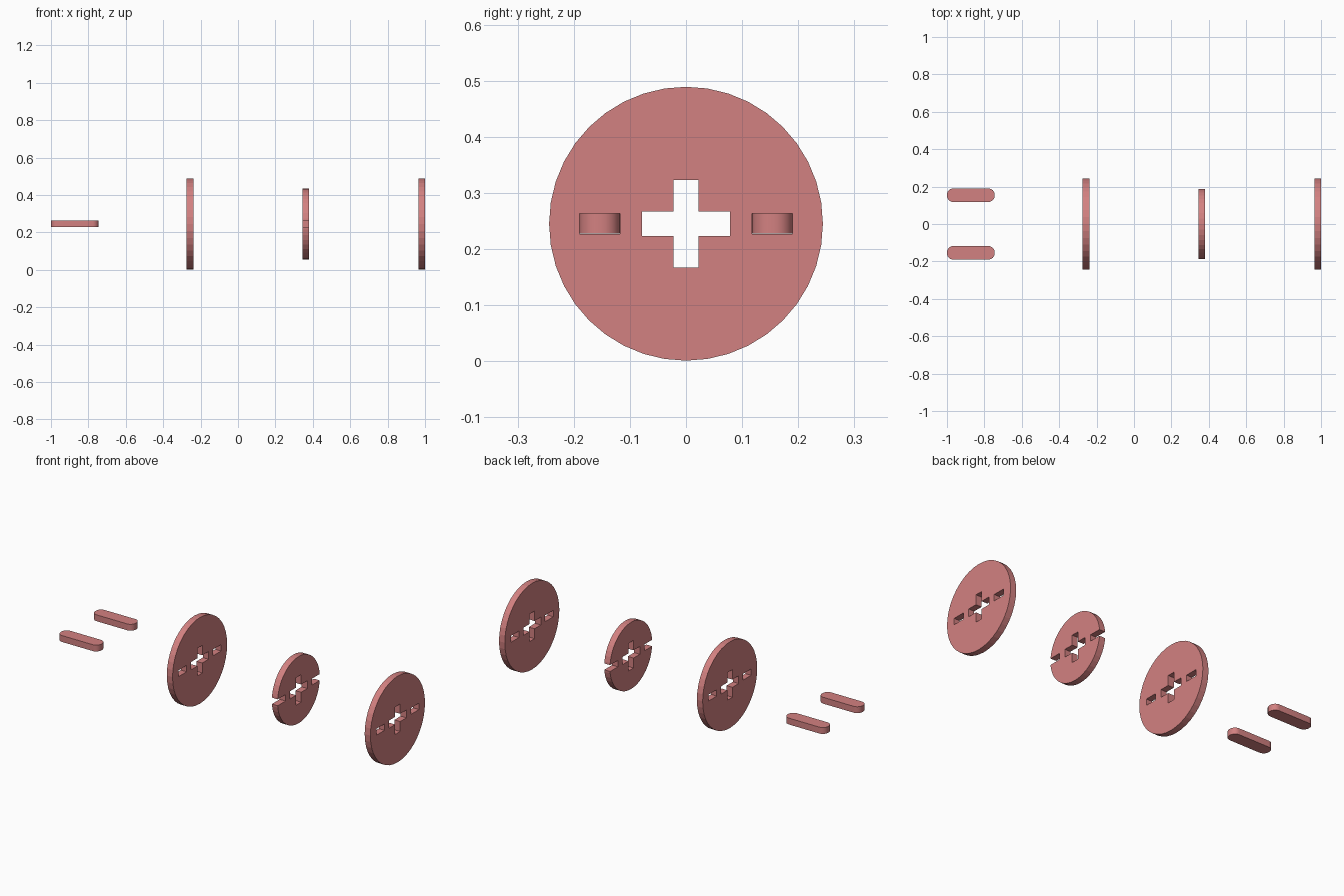
import bpy, bmesh, math
from mathutils import Vector

if "Cube" in bpy.data.objects:
    bpy.data.objects.remove(bpy.data.objects["Cube"])

CZ = 0.245            # height of the shared axis
T = 0.036             # thickness of every part
SLOT_Y, SLOT_W = 0.154, 0.072

pink = bpy.data.materials.new("dusty pink")
pink.diffuse_color = (0.65, 0.22, 0.22, 1)
pink.use_nodes = True
pink.node_tree.nodes["Principled BSDF"].inputs["Base Color"].default_value = pink.diffuse_color


def prism(name, outline, place, direction):
    """Extrude a 2D outline; place maps (a, b) to a 3D point."""
    bm = bmesh.new()
    face = bm.faces.new([bm.verts.new(place(a, b)) for a, b in outline])
    out = bmesh.ops.extrude_face_region(bm, geom=[face])["geom"]
    bmesh.ops.translate(bm, vec=Vector(direction),
                        verts=[v for v in out if isinstance(v, bmesh.types.BMVert)])
    bmesh.ops.recalc_face_normals(bm, faces=bm.faces)
    mesh = bpy.data.meshes.new(name)
    bm.to_mesh(mesh)
    bm.free()
    mesh.materials.append(pink)
    ob = bpy.data.objects.new(name, mesh)
    bpy.context.collection.objects.link(ob)
    return ob


def rect(cy, w, h):
    return [(cy - w / 2, -h / 2), (cy + w / 2, -h / 2), (cy + w / 2, h / 2), (cy - w / 2, h / 2)]


def disc(name, x, radius, sides=40):
    def at(offset):
        return lambda a, b: (x + offset, a, CZ + b)
    circle = [(radius * math.sin(2 * math.pi * i / sides),
               radius * math.cos(2 * math.pi * i / sides)) for i in range(sides)]
    ob = prism(name, circle, at(-T / 2), (T, 0, 0))
    # central cross and two side slots, which open into notches on the small disc
    s, l = 0.022, 0.078
    cross = [(-s, -l), (s, -l), (s, -s), (l, -s), (l, s), (s, s),
             (s, l), (-s, l), (-s, s), (-l, s), (-l, -s), (-s, -s)]
    for outline in (cross, rect(SLOT_Y, SLOT_W, T), rect(-SLOT_Y, SLOT_W, T)):
        cutter = prism("cutter", outline, at(-T), (2 * T, 0, 0))
        mod = ob.modifiers.new("cut", "BOOLEAN")
        mod.operation, mod.solver, mod.object = "DIFFERENCE", "EXACT", cutter
        bpy.context.view_layer.objects.active = ob
        bpy.ops.object.modifier_apply(modifier=mod.name)
        bpy.data.objects.remove(cutter)


disc("inner_outer_disc", -0.257, 0.244)
disc("middle_notched_disc", 0.362, 0.189)
disc("end_outer_disc", 0.982, 0.244)

# loose pins with rounded ends
x0, x1, r = -1.0, -0.745, 0.033
for name, y in (("front_pin", -SLOT_Y), ("back_pin", SLOT_Y)):
    outline = []
    h = SLOT_W / 2 - r
    for cx, cy, start in ((x1 - r, h, 0), (x0 + r, h, 90), (x0 + r, -h, 180), (x1 - r, -h, 270)):
        for i in range(9):
            t = math.radians(start + 90 * i / 8)
            outline.append((cx + r * math.cos(t), y + cy + r * math.sin(t)))
    pin = prism(name, outline, lambda a, b: (a, b, CZ + 0.001 - T / 2), (0, 0, T))
    bpy.ops.object.select_all(action="DESELECT")
    pin.select_set(True)
    bpy.context.view_layer.objects.active = pin
    bpy.ops.object.shade_smooth_by_angle(angle=math.radians(30))
